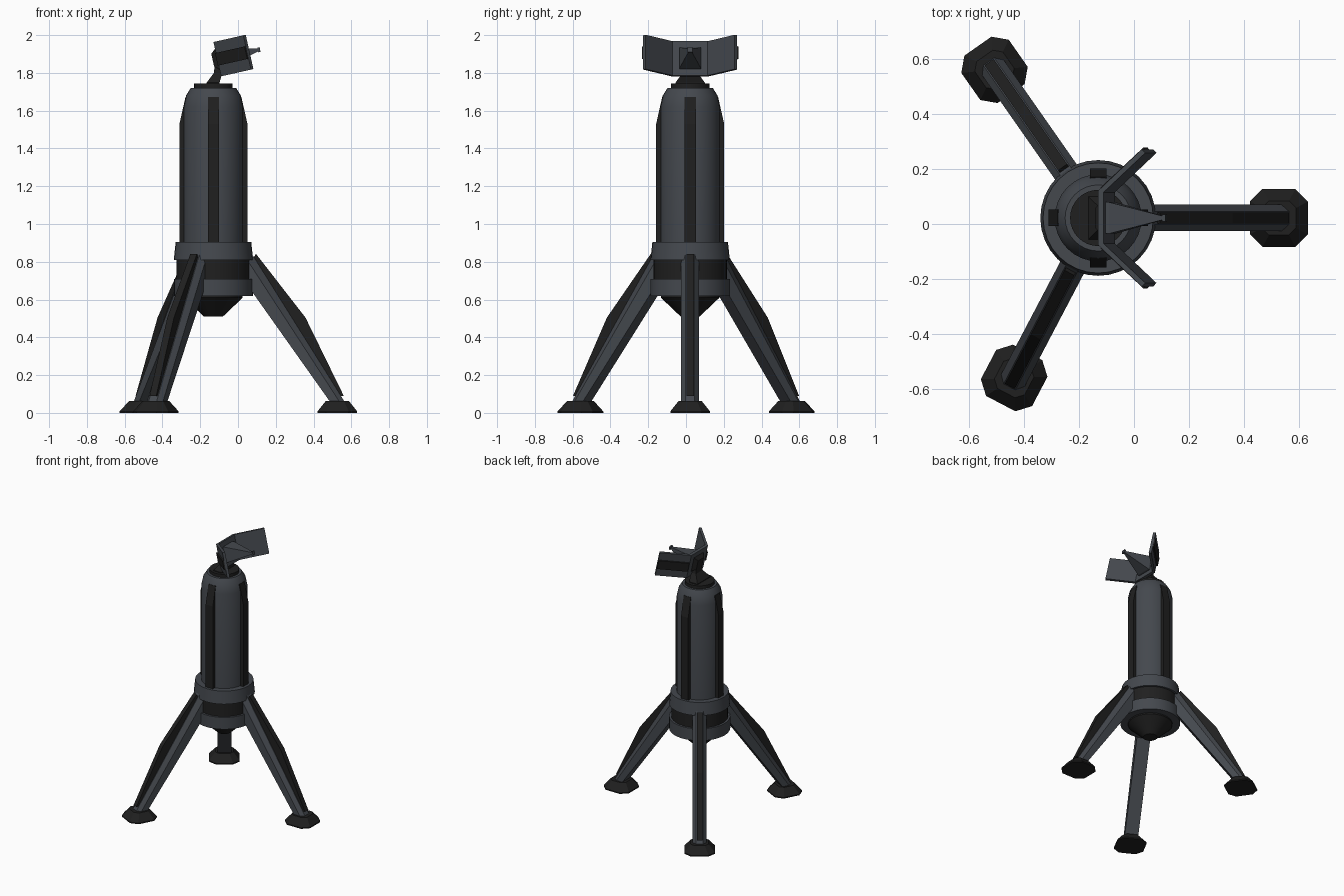
import bpy, bmesh
from math import cos, sin, pi, radians
from mathutils import Vector, Matrix

if "Cube" in bpy.data.objects:
    bpy.data.objects.remove(bpy.data.objects["Cube"])

AX, AY = -0.13, 0.022          # mast axis


def material(name, rgb):
    m = bpy.data.materials.new(name)
    m.diffuse_color = (*rgb, 1)
    m.use_nodes = True
    m.node_tree.nodes["Principled BSDF"].inputs["Base Color"].default_value = m.diffuse_color
    return m


GREY = material("slate", (0.058, 0.065, 0.076))
DARK = material("charcoal", (0.014, 0.014, 0.014))


def loft(name, sections, mat, place=None, closed_ends=True):
    """Skin a run of equally sized rings; place maps local points to the world."""
    bm = bmesh.new()
    rings = [[bm.verts.new(p) for p in s] for s in sections]
    n = len(rings[0])
    for a, b in zip(rings, rings[1:]):
        for i in range(n):
            j = (i + 1) % n
            bm.faces.new((a[i], a[j], b[j], b[i]))
    if closed_ends:
        bm.faces.new(rings[0])
        bm.faces.new(rings[-1])
    if place:
        bm.transform(place)
    bmesh.ops.recalc_face_normals(bm, faces=bm.faces)
    me = bpy.data.meshes.new(name)
    bm.to_mesh(me)
    bm.free()
    me.materials.append(mat)
    ob = bpy.data.objects.new(name, me)
    bpy.context.collection.objects.link(ob)
    return ob


def lathe(name, profile, mat, n=32):
    rings = [[(r * cos(2 * pi * i / n), r * sin(2 * pi * i / n), z) for i in range(n)]
             for r, z in profile]
    ob = loft(name, rings, mat, Matrix.Translation((AX, AY, 0)))
    bpy.context.view_layer.objects.active = ob
    ob.select_set(True)
    bpy.ops.object.shade_smooth_by_angle(angle=radians(25))
    ob.select_set(False)


def prism(name, pts, half, mat, place):
    """Extrude an (x, z) outline sideways in y."""
    return loft(name, [[(x, y, z) for x, z in pts] for y in (-half, half)], mat, place)


def spoke(deg):
    return Matrix.Translation((AX, AY, 0)) @ Matrix.Rotation(radians(deg), 4, 'Z')


# Mast: turned parts
lathe("bottom_cone", [(0.05, 0.51), (0.155, 0.61), (0.155, 0.64)], DARK)
lathe("lower_flange", [(0.21, 0.62), (0.21, 0.71)], GREY)
lathe("dark_collar", [(0.195, 0.70), (0.195, 0.82)], DARK)
lathe("upper_flange", [(0.21, 0.81), (0.20, 0.905)], GREY)
lathe("mast_tube", [(0.158, 0.89), (0.158, 1.62), (0.145, 1.68), (0.12, 1.72)], GREY)
lathe("mast_cap", [(0.102, 1.715), (0.102, 1.743)], DARK)

# Four dark strips on the mast
for k in range(4):
    prism(f"mast_strip_{k + 1}",
          [(0.13, 0.90), (0.18, 0.90), (0.18, 1.53), (0.148, 1.672), (0.13, 1.672)],
          0.03, DARK, spoke(90 * k))


# Legs: chamfered bar, kinked dark rib, eight-sided foot
def bar_section(inner, outer, w, c=0.35):
    a, b = Vector(inner), Vector(outer)
    m = b.lerp(a, c)
    pts = [(a, -w), (a, w), (m, w), (b, w * 0.5), (b, -w * 0.5), (m, -w)]
    return [(p.x, y, p.y) for p, y in pts]


def octagon(h, c, z):
    return [(sx * x, sy * y, z) for sx, sy, x, y in (
        (1, -1, h, h - c), (1, 1, h, h - c), (1, 1, h - c, h), (-1, 1, h - c, h),
        (-1, 1, h, h - c), (-1, -1, h, h - c), (-1, -1, h - c, h), (1, -1, h - c, h))]


for k, deg in enumerate((0, 125, 242.3), 1):
    m = spoke(deg)
    loft(f"leg_{k}", [bar_section((0.17, 0.69), (0.17, 0.895), 0.048),
                      bar_section((0.627, 0.045), (0.703, 0.045), 0.048)], GREY, m)
    prism(f"leg_rib_{k}", [(0.20, 0.80), (0.225, 0.842), (0.487, 0.505),
                           (0.69, 0.09), (0.66, 0.09)], 0.02, DARK, m)
    loft(f"foot_{k}", [octagon(0.105, 0.045, 0), octagon(0.105, 0.045, 0.008),
                       octagon(0.062, 0.026, 0.062)],
         DARK, m @ Matrix.Translation((0.656, 0, 0)))


# Dish head: local x is the facing direction, tilted upward
HEAD = Matrix.Translation((-0.09, AY, 1.877)) @ Matrix.Rotation(radians(-12.7), 4, 'Y')


def rect_x(x, hy, hz):
    return [(x, -hy, -hz), (x, hy, -hz), (x, hy, hz), (x, -hy, hz)]


def panel(stations, h):
    """Strip of panels from (front x, front y, back x, back y) stations."""
    return [[(a, b, -h), (a, b, h), (c, d, h), (c, d, -h)] for a, b, c, d in stations]


half = [(0, 0.093, -0.02, 0.099), (0.155, 0.236, 0.142, 0.249)]
mirrored = [(a, -b, c, -d) for a, b, c, d in reversed(half)]
loft("dish_panels", panel(mirrored + half, 0.093), GREY, HEAD)

for name, s in (("left", 1), ("right", -1)):
    loft(f"dish_strip_{name}", panel(
        [(-0.015, s * 0.10, -0.025, s * 0.11), (0.145, s * 0.244, 0.135, s * 0.256)],
        0.034), DARK, HEAD)

# Feed horn, tip and rear bracket
loft("feed_horn", [rect_x(-0.005, 0.057, 0.057), rect_x(0.012, 0.057, 0.057),
                   rect_x(0.20, 0.007, 0.007)], GREY, HEAD)
loft("feed_tip", [rect_x(0.20, 0.013, 0.013), rect_x(0.212, 0.013, 0.013)], GREY, HEAD)
loft("rear_bracket", [rect_x(-0.045, 0.035, 0.035), rect_x(-0.015, 0.06, 0.06)],
     DARK, HEAD)


# Leaning neck between cap and bracket
def rect_z(x, z, hx, hy):
    return [(x - hx, AY - hy, z), (x + hx, AY - hy, z),
            (x + hx, AY + hy, z), (x - hx, AY + hy, z)]


loft("neck", [rect_z(-0.132, 1.735, 0.034, 0.078), rect_z(-0.132, 1.748, 0.034, 0.078),
              rect_z(-0.105, 1.80, 0.022, 0.04), rect_z(-0.108, 1.87, 0.014, 0.03)], DARK)
